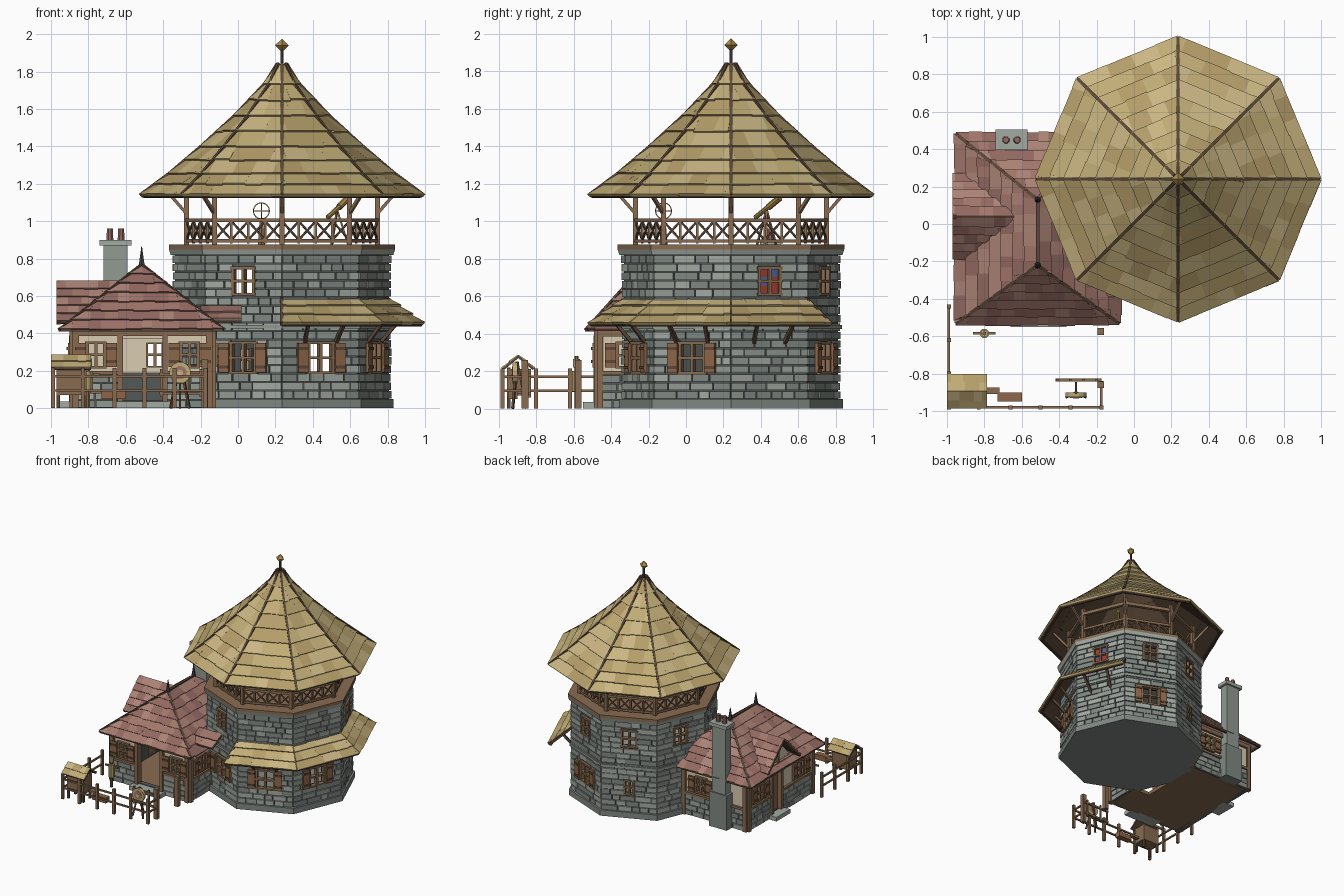
import bpy, bmesh, random
from math import pi, sin, cos, radians
from mathutils import Vector, Matrix

if "Cube" in bpy.data.objects:
    bpy.data.objects.remove(bpy.data.objects["Cube"])

random.seed(4)
PAL = dict(stone1=(.57,.60,.57), stone2=(.63,.66,.63), stone3=(.50,.53,.51), mortar=(.33,.35,.34),
           tan1=(.75,.67,.46), tan2=(.70,.61,.41), tan3=(.79,.71,.51), red1=(.63,.46,.42), red2=(.57,.41,.38),
           red3=(.67,.51,.46), wood=(.53,.42,.32), dark=(.36,.29,.23), shutter=(.55,.40,.29),
           plaster=(.85,.80,.69), iron=(.27,.27,.28), brass=(.66,.54,.30), pane_red=(.62,.25,.2), pane_blue=(.3,.38,.6))
STONE, TAN, RED = [[k + c for c in "123"] for k in ("stone", "tan", "red")]

def material(k):
    m = bpy.data.materials.get(k)
    if not m:
        m = bpy.data.materials.new(k)
        m.diffuse_color = [c ** 2.2 for c in PAL[k]] + [1]
        m.use_nodes = True
        m.node_tree.nodes["Principled BSDF"].inputs["Base Color"].default_value = m.diffuse_color
    return m

class Part:
    """Collects solids into one named mesh object."""
    def __init__(s, name):
        s.name, s.bm, s.M, s.mats = name, bmesh.new(), Matrix(), []
    def prism(s, low, top, m):
        if m not in s.mats: s.mats.append(m)
        a, b = [[s.bm.verts.new(s.M @ Vector(p)) for p in r] for r in (low, top)]
        n = len(a)
        fs = [a[::-1], b] + [[a[i], a[(i+1) % n], b[(i+1) % n], b[i]] for i in range(n)]
        for f in fs: s.bm.faces.new(f).material_index = s.mats.index(m)
    def box(s, x0, x1, y0, y1, z0, z1, m):
        c = [(x0, y0), (x1, y0), (x1, y1), (x0, y1)]
        s.prism([(*p, z0) for p in c], [(*p, z1) for p in c], m)
    def rod(s, p, q, r, m, n=4, r2=None, off=None):
        p, q = Vector(p), Vector(q)
        Q = (q - p).to_track_quat('Z', 'Y')
        off = pi / n if off is None else off
        ring = lambda o, k: [o + Q @ Vector((k*cos(off + 2*pi*i/n), k*sin(off + 2*pi*i/n), 0)) for i in range(n)]
        s.prism(ring(p, r), ring(q, r if r2 is None else r2), m)
    def done(s):
        bmesh.ops.dissolve_degenerate(s.bm, dist=1e-5, edges=s.bm.edges)
        bmesh.ops.recalc_face_normals(s.bm, faces=s.bm.faces)
        me = bpy.data.meshes.new(s.name)
        s.bm.to_mesh(me); s.bm.free()
        for m in s.mats: me.materials.append(material(m))
        bpy.context.collection.objects.link(bpy.data.objects.new(s.name, me))

def spans(x0, x1, z0, z1, holes):
    """Runs of x left free by the (x, width, z0, z1) holes in a band."""
    out, c = [], x0
    for hx, w, a, b in sorted(holes):
        if a < z1 - .004 and b > z0 + .004:
            out.append((c, hx - w/2)); c = hx + w/2
    return out + [(c, x1)]

def wall(P, x0, x1, z0, z1, holes, m, th=.04):
    zs = sorted({z0, z1} | {min(max(z, z0), z1) for h in holes for z in h[2:]})
    for a, b in zip(zs, zs[1:]):
        for l, r in spans(x0, x1, a, b, holes): P.box(l, r, 0, th, a, b, m)

def bricks(P, x0, x1, z0, z1, rows, holes):
    d = (z1 - z0) / rows
    for i in range(rows):
        a = z0 + i*d
        for l, r in spans(x0, x1, a, a + d, holes):
            while r - l > .012:
                w = random.uniform(.06, .14)
                e = r if r - l - w < .04 else l + w
                P.box(l + .003, e - .003, -random.uniform(.008, .015), .005, a + .003, a + d - .003, random.choice(STONE))
                l = e

def window(P, x, w, z0, z1, shutters=True, glass=False):
    l, r, m = x - w/2, x + w/2, (z0 + z1)/2
    for a in (l, r, x): P.box(a - .008, a + .008, -.018, .02, z0, z1, 'wood')
    for z in (z0, m, z1): P.box(l - .012, r + .012, -.02, .02, z - .007, z + .007, 'wood')
    for s in (-1, 1):
        if shutters:
            c = x + s*(w/2 + .038)
            P.box(c - .029, c + .029, -.03, -.014, z0, z1, 'shutter')
            for z in (z0 + .03, z1 - .03): P.box(c - .029, c + .029, -.036, -.03, z - .008, z + .008, 'dark')
        if glass:
            for j in range(3):
                d = (z1 - z0)/3
                P.box(min(x, x + s*w/2), max(x, x + s*w/2), 0, .008, z0 + j*d, z0 + j*d + d,
                      'pane_red' if (j + s) % 3 else 'pane_blue')

def shingles(P, bl, br, tl, tr, n, w, mats, th=.016, keep=None):
    bl, br, tl, tr = map(Vector, (bl, br, tl, tr))
    ux = (br - bl).normalized()
    nr = ux.cross(tl + tr - bl - br).normalized()
    uy = nr.cross(ux)
    H, W, dl, dr = (tl - bl).dot(uy), (br - bl).length, (tl - bl).dot(ux), (tr - br).dot(ux)
    at = lambda x, t, h: bl + ux*min(max(x, dl*t), W + dr*t) + uy*H*t + nr*h
    big = 9
    if not keep:
        P.prism(*[[at(-big, 0, h), at(big, 0, h), at(big, 1, h), at(-big, 1, h)] for h in (-.012, 0)], 'dark')
    for i in range(n):
        x = min(0, dl) - random.uniform(0, w*.6)
        while x < max(W, W + dr):
            e = x + w*random.uniform(.7, 1.3)
            t0, t1 = max(i/n - random.uniform(0, .12)/n, -.02), min(1, (i + 1.1)/n)
            low = [at(x, t0, 0), at(e, t0, 0), at(e, t1, 0), at(x, t1, 0)]
            x = e
            if (low[0] - low[1]).length + (low[2] - low[3]).length < .004: continue
            if keep and not keep(sum(low, Vector())/4): continue
            P.prism(low, [v + nr*k for v, k in zip(low, (th, th, th*.25, th*.25))], random.choice(mats))

C = Vector((.235, .24, 0))
pol = lambda r, deg, z: C + Vector((r*cos(radians(deg)), r*sin(radians(deg)), z))
frame = lambda x, y, deg: Matrix.Translation((x, y, 0)) @ Matrix.Rotation(radians(deg), 4, 'Z')
octo = lambda P, R, z0, z1, m, R2=None: P.rod(C + Vector((0, 0, z0)), C + Vector((0, 0, z1)), R, m, 8, R2, 0)

# tower: eight brick walls with windows, plinth, bands and deck
T, W = Part("tower_walls"), Part("tower_windows")
R = .572; apo, half = R*cos(pi/8), R*sin(pi/8)
low, up = (0, .14, .19, .35), (0, .12, .61, .75)
faces = {-112.5: [low, up], -67.5: [low], -22.5: [low], 22.5: [up], 67.5: [low, up], 112.5: [(0, .07, .2, .32), up],
         157.5: [up], 202.5: []}
for a, holes in faces.items():
    T.M = W.M = frame(*pol(apo, a, 0).xy, a + 90)
    wall(T, -half, half, .03, .83, holes, 'mortar')
    bricks(T, -half - .004, half + .004, .05, .82, 17, holes)
    for h in holes: window(W, *h, shutters=h is low, glass=a == 22.5)
T.M = Matrix()
octo(T, .597, 0, .05, 'stone3')
octo(T, .592, .425, .445, 'stone1')
octo(T, .595, .82, .85, 'stone2', .605)
octo(T, .605, .85, .875, 'wood')
T.done(); W.done()

# balcony posts, crossed railing, ring beam and eave braces
B = Part("balcony")
for k in range(8):
    a = 45*k
    B.rod(pol(.51, a, .87), pol(.51, a, 1.2), .019, 'wood')
    B.rod(pol(.51, a, 1.04), pol(.64, a, 1.19), .012, 'wood')
    p, q = pol(.51, a, 0), pol(.51, a + 45, 0)
    f = lambda t, z: p.lerp(q, t) + Vector((0, 0, z))
    for z, r in ((.895, .012), (1.005, .014), (1.15, .02)): B.rod(f(0, z), f(1, z), r, 'wood')
    for j in range(4):
        t, e = j/4, (j + 1)/4
        B.rod(f(t, .88), f(t, 1.01), .01, 'wood')
        B.rod(f(t, .9), f(e, 1), .007, 'dark'); B.rod(f(e, .9), f(t, 1), .007, 'dark')
B.done()

# main tower roof: curved courses, hip strips and finial
S = Part("tower_roof")
prof = [(.755, 1.135, 2), (.6, 1.25, 2), (.43, 1.395, 2), (.25, 1.56, 2), (.09, 1.73, 1), (.025, 1.835, 0)]
for k in range(8):
    a = 45*k
    for (r0, z0, n), (r1, z1, _) in zip(prof, prof[1:]):
        shingles(S, pol(r0, a, z0), pol(r0, a + 45, z0), pol(r1, a, z1), pol(r1, a + 45, z1), n, .12, TAN)
        S.rod(pol(r0, a, z0 + .008), pol(r1, a, z1 + .008), .012, 'dark')
    S.rod(pol(.735, a, 1.13), pol(.735, a + 45, 1.13), .01, 'dark')
S.rod(pol(0, 0, 1.8), pol(0, 0, 1.92), .009, 'iron', 6)
for z in (1.905, 1.975): S.rod(pol(0, 0, 1.94), pol(0, 0, z), .037, 'brass', 4, .001, 0)
S.done()

# canopy wrapped round the right side of the tower
K = Part("side_canopy")
for a in (-90, -45, 0):
    shingles(K, pol(.755, a, .45), pol(.755, a + 45, .45), pol(.56, a, .59), pol(.56, a + 45, .59), 3, .13, TAN)
    for t in (13, 32): K.rod(pol(.54, a + t, .35), pol(.66, a + t, .49), .013, 'dark')
    K.rod(pol(.74, a, .445), pol(.74, a + 45, .445), .01, 'dark')
for a in (-90, 45): K.rod(pol(.755, a, .45), pol(.56, a, .59), .013, 'dark')
K.done()

# house walls: stone base, plaster, timber frame, windows, doors
H = Part("house_walls")
win = lambda x: (x, .09, .22, .35)
door = (0, .13, .04, .36)
sides = [(-.51, -.47, 0, .37, [(0, .24, .04, .37), win(-.25), win(.25)]),
         (-.88, -.025, -90, .445, [(-.065, .13, .04, .36), win(-.29), win(.26)]),
         (-.575, .42, 180, .305, [win(-.13)]), (-.14, -.32, 90, .15, [win(0)])]
for x, y, ang, h, holes in sides:
    H.M = frame(x, y, ang)
    wall(H, -h, h, 0, .19, holes, 'mortar'); wall(H, -h, h, .19, .42, holes, 'plaster')
    bricks(H, -h, h, 0, .18, 4, holes)
    for l, r in spans(-h, h, .18, .2, holes): H.box(l, r, -.02, .01, .18, .2, 'wood')
    H.box(-h, h, -.02, .03, .385, .42, 'wood')
    for p in [-h + .012, h - .012]: H.box(p - .016, p + .016, -.022, .03, 0, .42, 'wood')
    for c, w, a, b in holes:
        if a > .1: window(H, c, w, a, b)
        else:
            for s in (-1, 1): H.box(c + s*w/2 - .014, c + s*w/2 + .014, -.024, .03, .03, .39, 'wood')
            H.box(c - w/2 - .03, c + w/2 + .03, -.08, .03, 0, .035, 'stone2')
            if w < .2: H.box(c - w/2, c + w/2, .01, .025, .04, .36, 'shutter')
H.M = Matrix()
H.box(-.87, -.15, -.46, -.17, 0, .03, 'wood'); H.box(-.87, -.3, -.17, .41, 0, .03, 'wood')
H.done()

# red hip roof with side gable and small tower lean-to
G = Part("house_roof")
a, b, c, d = (-.95, -.53, .42), (-.08, -.53, .42), (-.08, .48, .42), (-.95, .48, .42)
e, f = (-.515, -.22, .765), (-.515, .13, .765)
out = lambda p: (p - C).xy.length > .53
for q in ((a, b, e, e), (d, a, f, e), (c, d, f, f), (b, c, e, f)): shingles(G, *q, 7, .075, RED, .014, out)
for p, q in ((a, e), (b, e), (d, f), (e, f), (a, b), (a, d)): G.rod(p, q, .013, 'dark')
G.rod(d, (-.3, .48, .42), .013, 'dark')
for p in (e, f): G.rod(p, Vector(p) + Vector((0, 0, .1)), .018, 'iron', 6, .002)
g, h = (-.97, .04, .68), (-.63, .04, .68)
shingles(G, (-.97, -.18, .46), (-.9, -.18, .46), g, h, 5, .075, RED, .014)
shingles(G, (-.9, .26, .46), (-.97, .26, .46), h, g, 5, .075, RED, .014)
tri = lambda x: [(x, -.16, .44), (x, .24, .44), (x, .04, .655)]
G.prism(tri(-.9), tri(-.87), 'plaster')
for y in (-.18, .26): G.rod((-.96, y, .455), (-.96, .04, .675), .014, 'wood')
G.rod((-.905, .04, .44), (-.905, .04, .66), .014, 'wood'); G.rod((-.905, -.16, .45), (-.905, .24, .45), .016, 'wood')
shingles(G, (-.2, -.38, .47), (.02, -.38, .47), (-.2, -.24, .545), (.02, -.24, .545), 2, .07, RED)
G.done()

# chimney with cap and two pots
N = Part("chimney")
N.box(-.74, -.57, .41, .5, 0, .3, 'stone3')
N.box(-.72, -.59, .41, .49, .3, .88, 'stone1')
N.box(-.74, -.57, .395, .505, .87, .9, 'stone2')
for x in (-.685, -.625): N.rod((x, .45, .9), (x, .45, .96), .02, 'red2', 8, .017)
N.done()

# yard fence, open gate and gate posts
F = Part("yard_fence")
posts = [(-.99, y) for y in (-.44, -.62, -.8, -.98)] + [(x, -.98) for x in (-.83, -.66, -.5, -.34, -.175)] + [(-.175, -.85)]
for p in posts: F.rod((*p, 0), (*p, .215), .015, 'wood')
for p, q in zip(posts, posts[1:]):
    for z in (.095, .17): F.rod((*p, z), (*q, z), .009, 'wood')
for y in (-.86, -.575): F.box(-.195, -.16, y - .018, y + .018, 0, .26, 'wood')
for z in (.08, .18): F.rod((-.42, -.835, z), (-.175, -.835, z), .011, 'wood')
for x in (-.41, -.34, -.27, -.2): F.rod((x, -.835, .06), (x, -.835, .21), .01, 'wood')
F.done()

# raised animal coop with ramp, archery target, training dummy
Y = Part("coop")
Y.box(-.97, -.81, -.955, -.84, .07, .21, 'wood')
for x in (-.96, -.82):
    for y in (-.945, -.85): Y.rod((x, y, 0), (x, y, .22), .013, 'dark')
shingles(Y, (-1, -.98, .215), (-.785, -.98, .215), (-1, -.895, .285), (-.785, -.895, .285), 2, .06, TAN, .008)
shingles(Y, (-.785, -.81, .215), (-1, -.81, .215), (-.785, -.895, .285), (-1, -.895, .285), 2, .06, TAN, .008)
Y.box(-.79, -.72, -.91, -.875, .08, .1, 'wood'); Y.box(-.73, -.6, -.95, -.9, .05, .095, 'shutter')
Y.done()
A = Part("archery_target")
for r, y, m in ((.058, -.925, 'tan1'), (.036, -.929, 'red1'), (.016, -.933, 'tan3')): A.rod((-.31, -.9, .19), (-.31, y, .19), r, m, 12)
for x, y in ((-.36, -.925), (-.26, -.925), (-.31, -.85)): A.rod((x, y, 0), (-.31, -.9, .25), .009, 'dark')
A.done()
D = Part("training_dummy")
D.rod((-.8, -.585, 0), (-.8, -.585, .28), .011, 'wood', 6)
D.rod((-.8, -.585, .09), (-.8, -.585, .2), .026, 'tan2', 8); D.rod((-.86, -.585, .18), (-.74, -.585, .18), .009, 'wood')
D.rod((-.8, -.585, .22), (-.8, -.585, .265), .02, 'tan1', 8)
D.done()

# ring globe and telescope on the deck
O = Part("ring_globe")
g = Vector((.125, -.12, 1.055))
O.rod(g - Vector((0, 0, .18)), g - Vector((0, 0, .04)), .022, 'wood', 6, .01)
axes = [Vector(v) for v in ((1, 0, 0), (0, 1, 0), (0, 0, 1))]
for i in range(3):
    u, v = axes[i]*.043, axes[(i + 1) % 3]*.043
    pt = lambda k: g + u*cos(k*pi/8) + v*sin(k*pi/8)
    for k in range(16): O.rod(pt(k), pt(k + 1), .004, 'brass')
    O.rod(g - u, g + u, .002, 'iron')
O.done()
L = Part("telescope")
L.rod((.48, .37, 1.02), (.55, .45, 1.085), .013, 'brass', 8); L.rod((.54, .44, 1.075), (.59, .5, 1.125), .018, 'brass', 8)
for k in range(3): L.rod((.53 + .06*cos(2.1*k), .43 + .06*sin(2.1*k), .87), (.53, .43, 1.06), .007, 'wood')
L.done()
